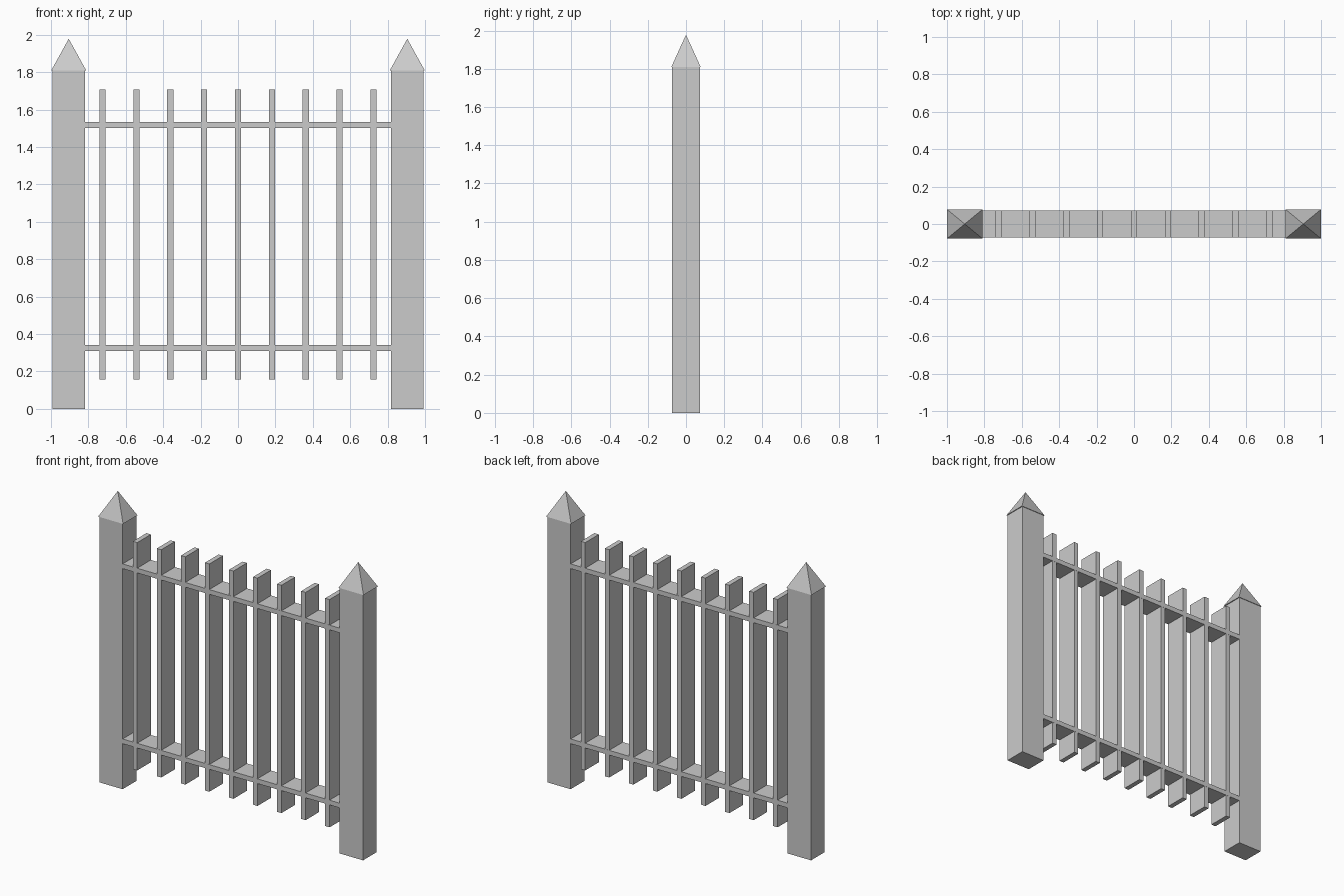
import bpy
import bmesh
from mathutils import Matrix

if "Cube" in bpy.data.objects:
    bpy.data.objects.remove(bpy.data.objects["Cube"])

SPACING = 0.181      # distance between picket centres
POST_X = 5 * SPACING


def finish(bm, name):
    mesh = bpy.data.meshes.new(name)
    bm.to_mesh(mesh)
    bm.free()
    obj = bpy.data.objects.new(name, mesh)
    bpy.context.collection.objects.link(obj)
    return obj


def box(name, x, width, depth, z0, z1):
    bm = bmesh.new()
    m = Matrix.Translation((x, 0, (z0 + z1) / 2)) @ Matrix.Diagonal((width, depth, z1 - z0, 1))
    bmesh.ops.create_cube(bm, size=1, matrix=m)
    return finish(bm, name)


def pyramid(name, x, width, depth, z0, z1):
    bm = bmesh.new()
    hx, hy = width / 2, depth / 2
    base = [bm.verts.new((x + sx * hx, sy * hy, z0))
            for sx, sy in ((-1, -1), (1, -1), (1, 1), (-1, 1))]
    tip = bm.verts.new((x, 0, z1))
    bm.faces.new(base[::-1])
    for i in range(4):
        bm.faces.new((base[i], base[(i + 1) % 4], tip))
    return finish(bm, name)


# Posts with overhanging pyramid caps
for side, s in (("left", -1), ("right", 1)):
    box(f"{side}_post", s * POST_X, 0.176, 0.147, 0, 1.808)
    pyramid(f"{side}_post_cap", s * POST_X, 0.188, 0.155, 1.808, 1.978)

# Horizontal rails between the posts
rail_length = 2 * POST_X - 0.176
box("lower_rail", 0, rail_length, 0.147, 0.31, 0.342)
box("upper_rail", 0, rail_length, 0.147, 1.501, 1.533)

# Vertical pickets
for i in range(-4, 5):
    box(f"picket_{i + 5}", i * SPACING, 0.033, 0.146, 0.157, 1.707)
